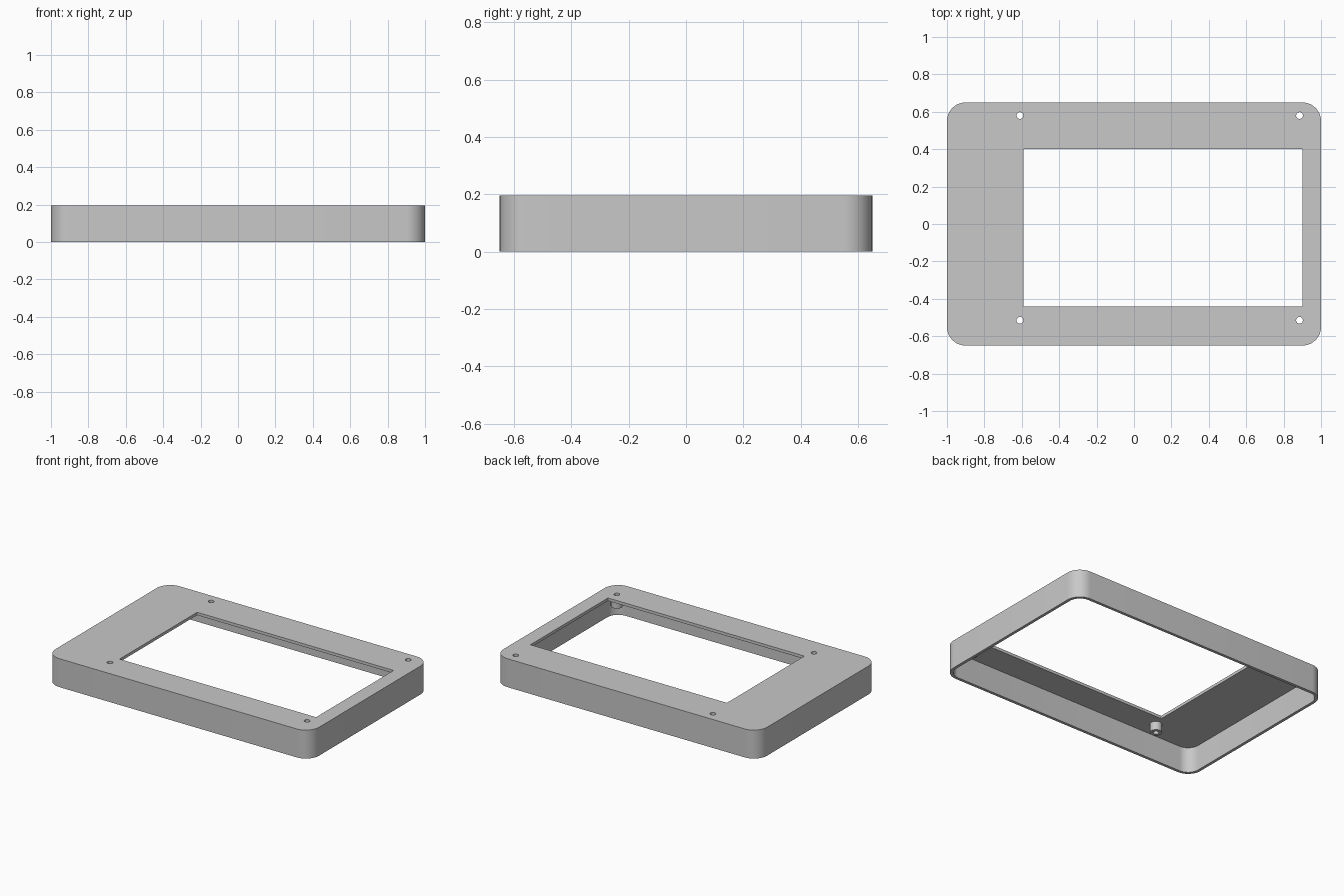
import bpy, bmesh
from math import cos, sin, pi

cube = bpy.data.objects.get("Cube")
if cube:
    bpy.data.objects.remove(cube, do_unlink=True)

HALF_X, HALF_Y, HEIGHT = 1.0, 0.65, 0.195
CORNER, WALL, PLATE = 0.1, 0.02, 0.02
HOLES = [(x, y) for x in (-0.61, 0.885) for y in (-0.515, 0.58)]

grey = bpy.data.materials.new("light_grey")
grey.use_nodes = True
grey.diffuse_color = (0.58, 0.58, 0.58, 1)
grey.node_tree.nodes["Principled BSDF"].inputs["Base Color"].default_value = (0.58, 0.58, 0.58, 1)


def prism(name, outline, z0, z1):
    """Extrude a closed 2D outline from z0 to z1."""
    bm = bmesh.new()
    base = bm.faces.new([bm.verts.new((x, y, z0)) for x, y in outline])
    side = bmesh.ops.extrude_face_region(bm, geom=[base])["geom"]
    bmesh.ops.translate(bm, vec=(0, 0, z1 - z0),
                        verts=[v for v in side if isinstance(v, bmesh.types.BMVert)])
    bmesh.ops.recalc_face_normals(bm, faces=bm.faces)
    mesh = bpy.data.meshes.new(name)
    bm.to_mesh(mesh)
    bm.free()
    mesh.materials.append(grey)
    obj = bpy.data.objects.new(name, mesh)
    bpy.context.collection.objects.link(obj)
    return obj


def circle(cx, cy, r, n=32):
    return [(cx + r * cos(2 * pi * i / n), cy + r * sin(2 * pi * i / n)) for i in range(n)]


def rounded_rect(hx, hy, r, steps=12):
    points = []
    for q, (sx, sy) in enumerate([(1, 1), (-1, 1), (-1, -1), (1, -1)]):
        for i in range(steps + 1):
            a = pi / 2 * (q + i / steps)
            points.append((sx * (hx - r) + r * cos(a), sy * (hy - r) + r * sin(a)))
    return points


def combine(target, tool, operation):
    """Apply a boolean and remove the tool object."""
    mod = target.modifiers.new("combine", 'BOOLEAN')
    mod.operation, mod.object, mod.solver = operation, tool, 'EXACT'
    bpy.context.view_layer.objects.active = target
    bpy.ops.object.modifier_apply(modifier=mod.name)
    bpy.data.objects.remove(tool, do_unlink=True)


# Outer shell, hollow from below
frame = prism("bezel_frame", rounded_rect(HALF_X, HALF_Y, CORNER), 0, HEIGHT)
cavity = rounded_rect(HALF_X - WALL, HALF_Y - WALL, CORNER - WALL)
combine(frame, prism("cavity", cavity, -0.1, HEIGHT - PLATE), 'DIFFERENCE')

# Screen opening
opening = [(-0.59, -0.44), (0.9, -0.44), (0.9, 0.4), (-0.59, 0.4)]
combine(frame, prism("opening", opening, 0.1, 0.3), 'DIFFERENCE')

# Screw posts under the plate, drilled right through
for x, y in HOLES:
    combine(frame, prism("post", circle(x, y, 0.038), 0.115, HEIGHT - PLATE / 2), 'UNION')
    combine(frame, prism("drill", circle(x, y, 0.018), 0.05, 0.3), 'DIFFERENCE')

# Smooth corners, sharp edges
bpy.ops.object.select_all(action='DESELECT')
frame.select_set(True)
bpy.context.view_layer.objects.active = frame
bpy.ops.object.shade_smooth_by_angle(angle=pi / 6)
